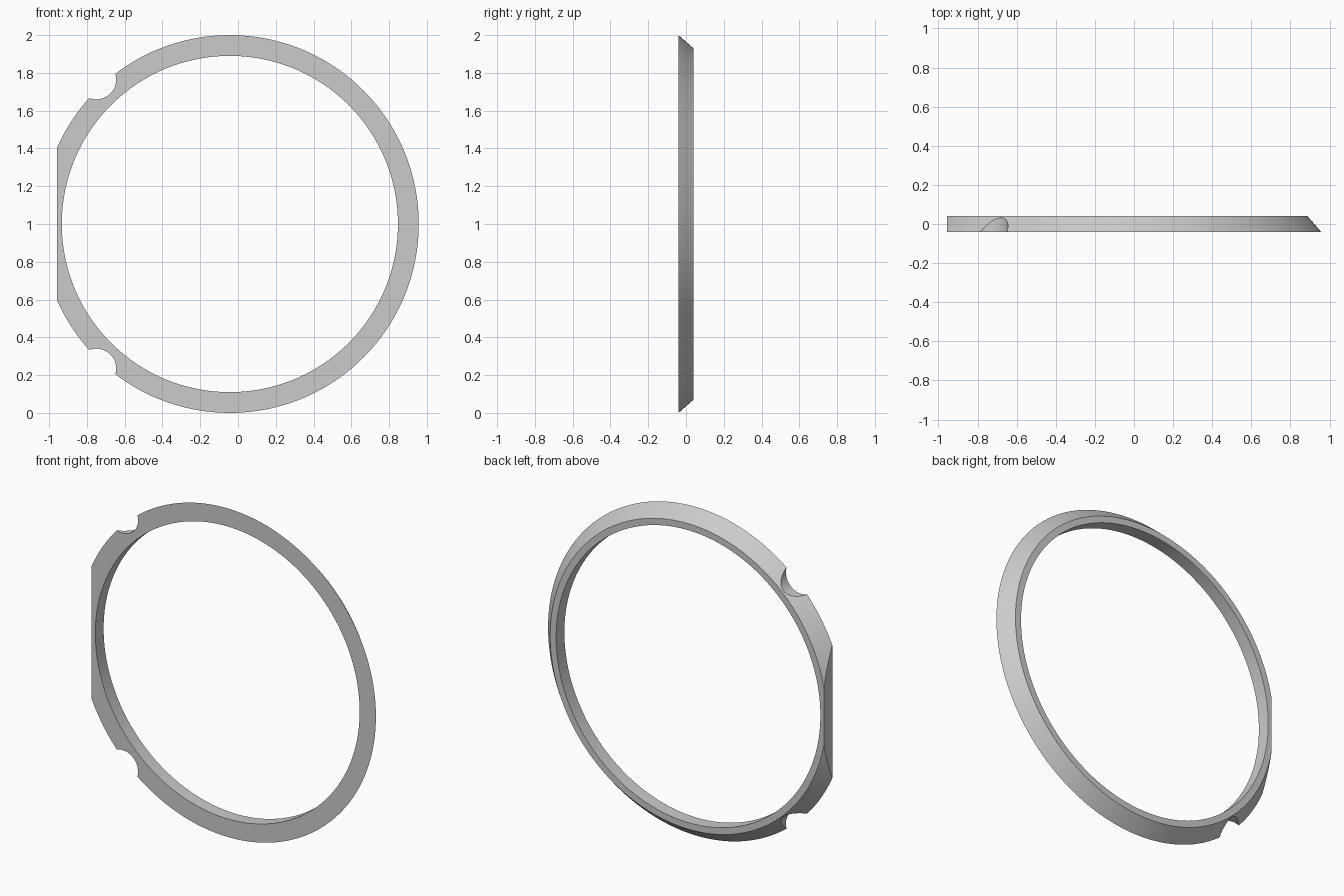
import bpy, bmesh
from math import cos, sin, pi, radians

cube = bpy.data.objects.get("Cube")
if cube:
    bpy.data.objects.remove(cube, do_unlink=True)

CX, CZ, HALF, SEGS = -0.043, 1.0, 0.04, 192

grey = bpy.data.materials.new("plain_grey")
grey.use_nodes = True
colour = (0.6, 0.6, 0.6, 1)
grey.diffuse_color = colour
grey.node_tree.nodes["Principled BSDF"].inputs["Base Color"].default_value = colour


def lathe(name, profile, cx, cz, segs):
    """Revolve a closed (radius, y) profile about an axis along y."""
    bm = bmesh.new()
    rings = []
    for i in range(segs):
        a = 2 * pi * i / segs
        rings.append([bm.verts.new((cx + r * cos(a), y, cz + r * sin(a)))
                      for r, y in profile])
    n = len(profile)
    for i in range(segs):
        p, q = rings[i], rings[(i + 1) % segs]
        for j in range(n):
            k = (j + 1) % n
            bm.faces.new((p[j], p[k], q[k], q[j]))
    bmesh.ops.recalc_face_normals(bm, faces=bm.faces)
    return finish(name, bm)


def finish(name, bm):
    mesh = bpy.data.meshes.new(name)
    bm.to_mesh(mesh)
    bm.free()
    mesh.materials.append(grey)
    obj = bpy.data.objects.new(name, mesh)
    bpy.context.collection.objects.link(obj)
    return obj


def cut(target, cutter):
    bpy.context.view_layer.objects.active = target
    mod = target.modifiers.new("cut", "BOOLEAN")
    mod.operation, mod.solver, mod.object = "DIFFERENCE", "EXACT", cutter
    bpy.ops.object.modifier_apply(modifier=mod.name)
    bpy.data.objects.remove(cutter, do_unlink=True)


# Ring with a wide front face and a sloped outer rim
ring = lathe("bevelled_ring",
             [(0.89, -HALF), (1.0, -HALF), (0.93, HALF), (0.89, HALF)], CX, CZ, SEGS)

# Round notches, above and below the flat side
for side in (1, -1):
    bpy.ops.mesh.primitive_cylinder_add(
        vertices=64, radius=0.105, depth=0.4,
        location=(-0.75, 0, CZ + side * 0.765), rotation=(radians(90), 0, 0))
    notch = bpy.context.object
    notch.name, notch.hide_render = "notch_cutter", True
    notch.data.materials.append(grey)
    cut(ring, notch)

# Flat on the right side
bm = bmesh.new()
bm.from_mesh(ring.data)
res = bmesh.ops.bisect_plane(bm, geom=bm.verts[:] + bm.edges[:] + bm.faces[:],
                             plane_co=(-0.957, 0, 0), plane_no=(-1, 0, 0),
                             clear_outer=True)
edges = [e for e in res["geom_cut"] if isinstance(e, bmesh.types.BMEdge)]
bmesh.ops.triangle_fill(bm, edges=edges, use_beauty=True, normal=(-1, 0, 0))
bmesh.ops.recalc_face_normals(bm, faces=bm.faces)
bm.to_mesh(ring.data)
bm.free()

# Smooth curved walls, crisp edges
bpy.ops.object.select_all(action="DESELECT")
ring.select_set(True)
bpy.context.view_layer.objects.active = ring
bpy.ops.object.shade_smooth_by_angle(angle=radians(25))
